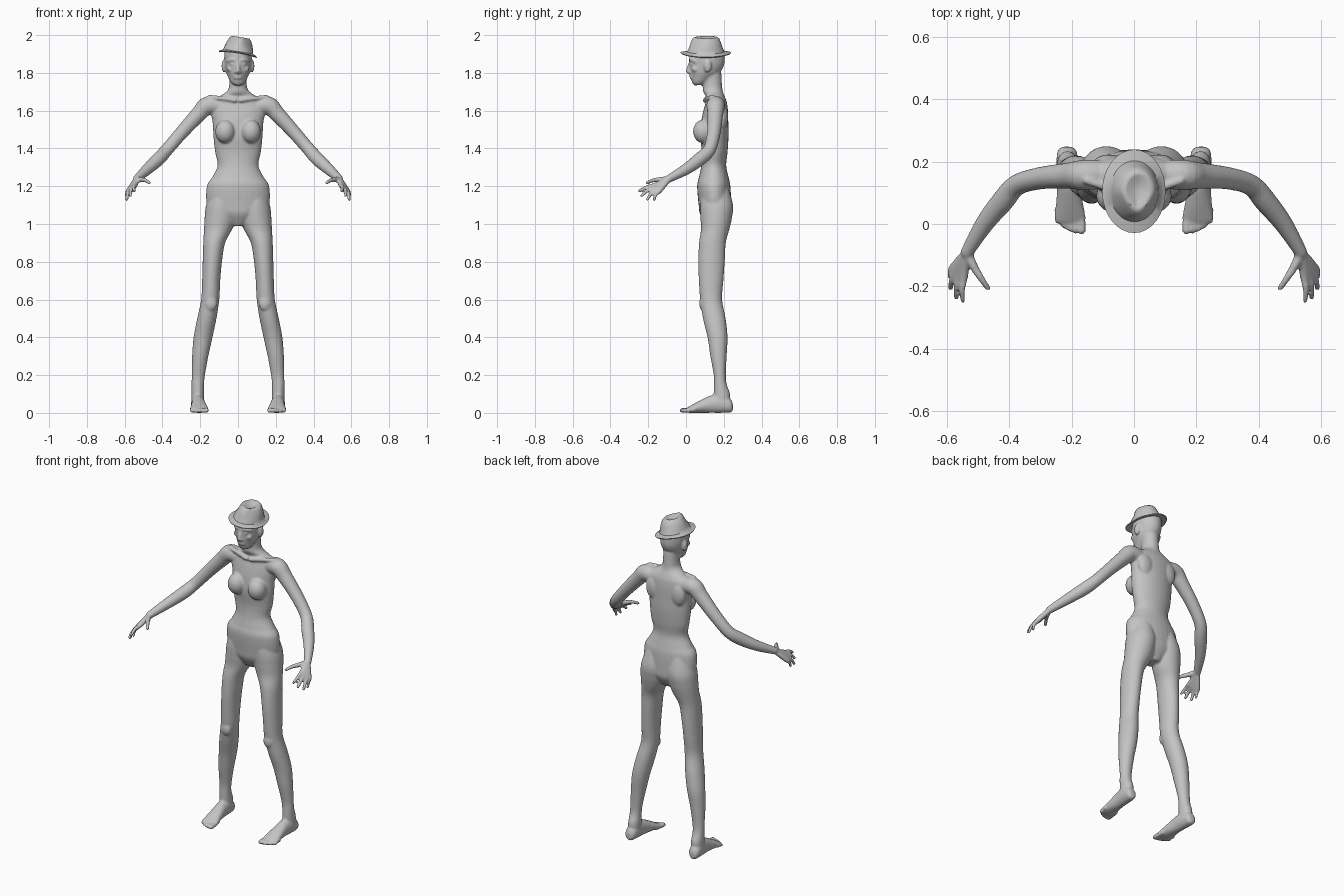
import bpy
import bmesh
import math
from mathutils import Matrix, Vector

default_cube = bpy.data.objects.get("Cube")
if default_cube:
    bpy.data.objects.remove(default_cube, do_unlink=True)

X, Y, Z = Vector((1, 0, 0)), Vector((0, 1, 0)), Vector((0, 0, 1))

# One plain grey for the whole figure
grey = bpy.data.materials.new("plain_grey")
grey.use_nodes = True
grey.diffuse_color = (0.55, 0.55, 0.55, 1)
grey.node_tree.nodes["Principled BSDF"].inputs["Base Color"].default_value = grey.diffuse_color


def eased(rows, steps=5):
    """Catmull-Rom interpolation of every column of the section rows."""
    result = []
    last = len(rows) - 1
    for i in range(last):
        before, start, end, after = (rows[max(i - 1, 0)], rows[i], rows[i + 1], rows[min(i + 2, last)])
        for k in range(steps):
            t = k / steps
            result.append([
                b + t * ((c - a) / 2 + t * (a - 2.5 * b + 2 * c - d / 2 + t * (1.5 * (b - c) + (d - a) / 2)))
                for a, b, c, d in zip(before, start, end, after)])
    result.append(list(rows[last]))
    return result


def bridge(bm, rings):
    """Skin a series of closed rings and cap both ends."""
    loops = [[bm.verts.new(point) for point in ring] for ring in rings]
    for low, high in zip(loops, loops[1:]):
        for i in range(len(low)):
            j = (i + 1) % len(low)
            bm.faces.new((low[i], low[j], high[j], high[i]))
    bm.faces.new(loops[0][::-1])
    bm.faces.new(loops[-1])


def ellipse(center, u, v, sides=28):
    angles = [math.tau * i / sides for i in range(sides)]
    return [center + u * math.cos(a) + v * math.sin(a) for a in angles]


def loft(bm, rows, u=X, v=Y, side=1):
    """Rows hold x, y, z and the two radii of a section."""
    bridge(bm, [ellipse(Vector((side * x, y, z)), u * a, v * b)
                for x, y, z, a, b in eased(rows)])


def ball(bm, center, size, side=1):
    x, y, z = center
    place = Matrix.Translation((side * x, y, z)) @ Matrix.Diagonal((*size, 1))
    bmesh.ops.create_uvsphere(bm, u_segments=20, v_segments=12, radius=1, matrix=place)


def limb(bm, rows, side=1):
    """Round tube through rows of x, y, z and radius, with rounded ends."""
    path = eased(rows)
    points = [Vector((side * x, y, z)) for x, y, z, r in path]
    rings = []
    for i, point in enumerate(points):
        along = points[min(i + 1, len(points) - 1)] - points[max(i - 1, 0)]
        across = along.cross(Z if abs(along.normalized().z) < 0.95 else Y).normalized()
        up = across.cross(along).normalized()
        r = path[i][3]
        rings.append(ellipse(point, across * r, up * r, 18))
    bridge(bm, rings)
    for point, row in ((points[0], path[0]), (points[-1], path[-1])):
        ball(bm, point, [row[3]] * 3)


def finish(name, bm):
    bmesh.ops.recalc_face_normals(bm, faces=bm.faces)
    mesh = bpy.data.meshes.new(name)
    bm.to_mesh(mesh)
    bm.free()
    mesh.materials.append(grey)
    obj = bpy.data.objects.new(name, mesh)
    bpy.context.collection.objects.link(obj)
    return obj


body = bmesh.new()

# Torso and neck: height, depth centre, half width, half depth
torso = [
    (.99, .155, .04, .045), (1.05, .155, .13, .08), (1.1, .153, .165, .086),
    (1.2, .147, .165, .088), (1.25, .147, .135, .078), (1.31, .147, .108, .066),
    (1.38, .152, .121, .068), (1.46, .15, .13, .075), (1.54, .152, .135, .072),
    (1.6, .157, .148, .065), (1.645, .16, .145, .056), (1.675, .155, .1, .05),
    (1.7, .143, .062, .052), (1.73, .14, .047, .051), (1.8, .137, .046, .05)]
loft(body, [(0, y, z, a, b) for z, y, a, b in torso])

# Head from chin to hidden crown
head = [
    (1.735, .068, .024, .026), (1.75, .072, .038, .04), (1.775, .087, .051, .06),
    (1.8, .1, .062, .079), (1.84, .109, .07, .092), (1.88, .111, .073, .094),
    (1.92, .112, .068, .088), (1.95, .112, .045, .055)]
loft(body, [(0, y, z, a, b) for z, y, a, b in head])

# Nose, lips and chin
limb(body, [(0, .024, 1.862, .007), (0, .015, 1.835, .009), (0, .011, 1.808, .012)])
for height in (1.773, 1.785):
    ball(body, (0, .03, height), (.024, .012, .006))
ball(body, (0, .05, 1.745), (.02, .014, .013))

for side in (1, -1):
    # Brow, eye, nostril, cheek and ear
    limb(body, [(.01, .023, 1.865, .006), (.032, .025, 1.87, .007), (.056, .047, 1.862, .006)], side)
    ball(body, (.03, .034, 1.845), (.013, .012, .008), side)
    ball(body, (.011, .019, 1.804), (.009, .01, .007), side)
    ball(body, (.04, .05, 1.82), (.02, .02, .016), side)
    ball(body, (.075, .115, 1.836), (.012, .02, .034), side)

    # Breast, collar bone and shoulder blade
    ball(body, (.068, .09, 1.49), (.053, .053, .062), side)
    limb(body, [(.015, .1, 1.655, .012), (.08, .115, 1.665, .012), (.15, .14, 1.67, .014)], side)
    ball(body, (.08, .195, 1.57), (.05, .028, .07), side)

    # Leg from ankle to buttock
    loft(body, [
        (.213, .19, .04, .034, .042), (.213, .19, .1, .034, .043),
        (.213, .182, .15, .033, .034), (.21, .179, .2, .035, .032),
        (.2, .172, .3, .043, .043), (.185, .167, .4, .05, .053),
        (.165, .15, .5, .051, .06), (.147, .133, .6, .048, .058),
        (.142, .133, .7, .048, .065), (.136, .135, .8, .051, .07),
        (.126, .14, .9, .058, .071), (.106, .154, .97, .074, .075),
        (.094, .16, 1.03, .083, .083), (.086, .162, 1.1, .083, .087),
        (.078, .155, 1.19, .06, .07)], side=side)
    ball(body, (.143, .09, .58), (.032, .02, .04), side)

    # Foot, running from heel to ball
    loft(body, [
        (.215, .248, .03, .014, .018), (.215, .235, .038, .03, .036),
        (.213, .19, .05, .036, .05), (.21, .13, .046, .036, .046),
        (.207, .07, .032, .043, .032), (.205, .02, .018, .05, .018),
        (.205, .003, .014, .046, .011)], X, Z, side)

    # Toes, big toe innermost
    for i in range(5):
        r = .013 - .001 * i
        x = .168 + .019 * i
        tip = -.021 + .0018 * i * i
        limb(body, [(x + .004, .045, .017, r), (x, tip + .02, .014, r), (x, tip, r, r)], side)

    # Arm from shoulder to wrist
    limb(body, [
        (.09, .16, 1.62, .045), (.16, .157, 1.627, .049), (.21, .155, 1.58, .042),
        (.3, .147, 1.482, .036), (.375, .125, 1.395, .034), (.42, .075, 1.345, .036),
        (.48, 0, 1.29, .03), (.535, -.09, 1.24, .021)], side)

    # Fingers: knuckle and tip, with the palm formed by their roots
    fingers = [
        ((.545, -.165, 1.205), (.549, -.246, 1.175)),
        ((.56, -.165, 1.192), (.57, -.235, 1.15)),
        ((.573, -.155, 1.182), (.588, -.205, 1.13)),
        ((.58, -.14, 1.176), (.59, -.168, 1.13))]
    for knuckle, tip in fingers:
        middle = (Vector(knuckle) + Vector(tip)) / 2 + Vector((.004, -.004, .005))
        limb(body, [(.536, -.092, 1.238, .016), (*knuckle, .0135), (*middle, .01), (*tip, .0085)], side)
    limb(body, [(.535, -.092, 1.238, .016), (.515, -.135, 1.235, .014),
                (.49, -.175, 1.231, .011), (.469, -.205, 1.218, .009)], side)

# Fuse the parts into one skin
body_obj = finish("body", body)
fuse = body_obj.modifiers.new("fuse", "REMESH")
fuse.mode = "VOXEL"
fuse.voxel_size = 0.006
fuse.use_smooth_shade = True
relax = body_obj.modifiers.new("relax", "SMOOTH")
relax.factor = 0.5
relax.iterations = 4

# Hat: underside, brim edge, crown and dented top; height, half width, half depth
hat_profile = [
    (.005, .066, .08), (-.008, .1, .131), (-.003, .103, .134), (.01, .08, .098),
    (.028, .076, .09), (.05, .07, .083), (.078, .057, .072), (.087, .046, .061),
    (.086, .036, .05), (.074, .018, .032)]
tilt = Matrix.Translation((0, .105, 1.903)) @ Matrix.Rotation(.16, 4, "Y")
hat = bmesh.new()
rings = []
for level, (z, a, b) in enumerate(hat_profile):
    ring = ellipse(Vector((0, 0, z)), X * a, Y * b, 32)
    for point in ring:
        if level > 4:  # pinch the front of the crown
            point.x *= 1 - .35 * max(0, -point.y / b)
        elif level in (1, 2):  # lift the brim slightly at the front and back
            point.z += .008 * (point.y / b) ** 2
    rings.append([tilt @ point for point in ring])
bridge(hat, rings)
hat_obj = finish("hat", hat)

# Smooth shading, keeping the brim edge crisp
bpy.ops.object.select_all(action="DESELECT")
hat_obj.select_set(True)
bpy.context.view_layer.objects.active = hat_obj
bpy.ops.object.shade_smooth_by_angle(angle=math.radians(50))
